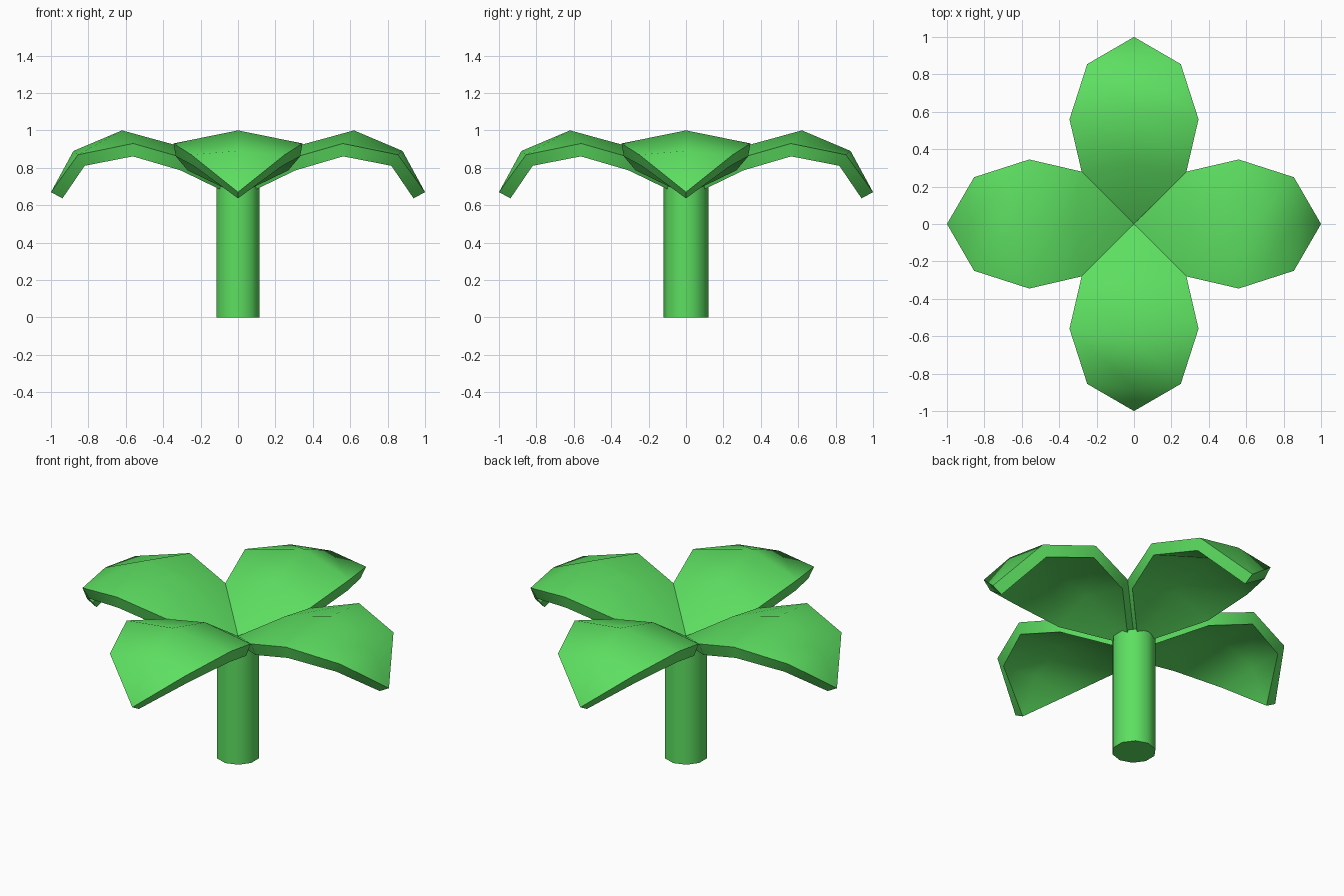
import bpy, bmesh, math
from mathutils import Matrix

if "Cube" in bpy.data.objects:
    bpy.data.objects.remove(bpy.data.objects["Cube"])

green = bpy.data.materials.new("leaf green")
green.diffuse_color = (0.11, 0.74, 0.12, 1)
green.use_nodes = True
green.node_tree.nodes["Principled BSDF"].inputs["Base Color"].default_value = green.diffuse_color

# Leaf rows from the centre outwards: crest (x, z), edge (x, half width, z)
ROWS = [((0.31, 0.915), (0.28, 0.28, 0.85)),
        ((0.62, 1.00), (0.56, 0.345, 0.93)),
        ((0.88, 0.89), (0.855, 0.25, 0.87))]
BASE, TIP = (0, 0, 0.715), (1, 0, 0.67)


def make_leaf(name, angle):
    bm = bmesh.new()
    base, tip = bm.verts.new(BASE), bm.verts.new(TIP)
    crest = [bm.verts.new((x, 0, z)) for (x, z), _ in ROWS]
    for side in (1, -1):
        edge = [bm.verts.new((x, side * w, z)) for _, (x, w, z) in ROWS]
        faces = [(base, crest[0], edge[0]), (crest[-1], tip, edge[-1])]
        faces += [(crest[i], crest[i + 1], edge[i + 1], edge[i]) for i in range(len(ROWS) - 1)]
        for f in faces:
            bm.faces.new(f if side == 1 else f[::-1])
    bm.transform(Matrix.Rotation(angle, 4, 'Z'))
    mesh = bpy.data.meshes.new(name)
    bm.to_mesh(mesh)
    bm.free()
    ob = bpy.data.objects.new(name, mesh)
    bpy.context.collection.objects.link(ob)
    mesh.materials.append(green)
    thick = ob.modifiers.new("thickness", 'SOLIDIFY')
    thick.thickness = 0.07
    thick.offset = -1
    smooth(ob, 50)


def smooth(ob, degrees):
    bpy.ops.object.select_all(action='DESELECT')
    ob.select_set(True)
    bpy.context.view_layer.objects.active = ob
    for m in list(ob.modifiers):
        bpy.ops.object.modifier_apply(modifier=m.name)
    bpy.ops.object.shade_smooth_by_angle(angle=math.radians(degrees))


# Four drooping leaves
for i, side in enumerate(("right", "back", "left", "front")):
    make_leaf("leaf_" + side, i * math.pi / 2)

# Ten-sided stem
bpy.ops.mesh.primitive_cylinder_add(vertices=10, radius=0.12, depth=0.7, location=(0, 0, 0.35))
stem = bpy.context.object
stem.name = "stem"
stem.data.materials.append(green)
smooth(stem, 50)
